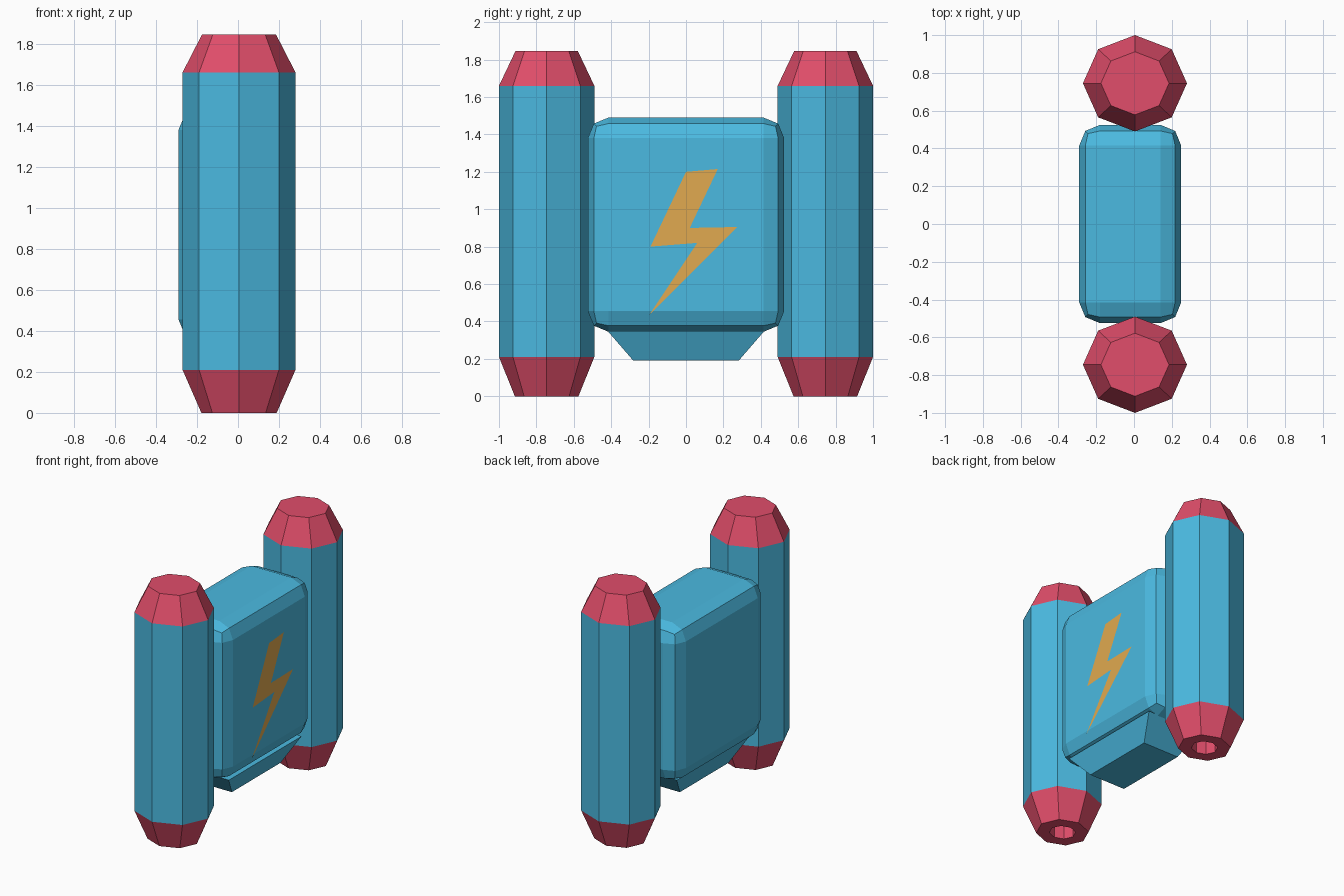
import bpy, bmesh
from math import cos, sin, pi

if "Cube" in bpy.data.objects:
    bpy.data.objects.remove(bpy.data.objects["Cube"])


def material(name, color):
    m = bpy.data.materials.new(name)
    m.diffuse_color = color
    m.use_nodes = True
    m.node_tree.nodes["Principled BSDF"].inputs["Base Color"].default_value = m.diffuse_color
    return m


BLUE = material("blue", (0.07, 0.49, 0.75, 1))
PINK = material("pink", (0.75, 0.075, 0.145, 1))
GOLD = material("gold", (0.75, 0.40, 0.08, 1))


def finish(bm, name, mat):
    mesh = bpy.data.meshes.new(name)
    bm.to_mesh(mesh)
    bm.free()
    mesh.materials.append(mat)
    ob = bpy.data.objects.new(name, mesh)
    bpy.context.collection.objects.link(ob)
    return ob


def lathe(name, profile, cx, cy, mat, fill_start=False, fill_end=False, sides=8):
    """Oval eight-sided shell from (radius, height) pairs, listed bottom to top."""
    bm = bmesh.new()
    rings = []
    for r, z in profile:
        rings.append([bm.verts.new((cx + 1.08 * r * cos(2 * pi * i / sides),
                                    cy + r * sin(2 * pi * i / sides), z))
                      for i in range(sides)])
    for a, b in zip(rings, rings[1:]):
        for i in range(sides):
            j = (i + 1) % sides
            bm.faces.new((a[i], a[j], b[j], b[i]))
    if fill_start:
        bm.faces.new(rings[0][::-1])
    if fill_end:
        bm.faces.new(rings[-1])
    return finish(bm, name, mat)


# Side tubes with tapered end caps; the lower caps have a nozzle hole
for side, y in (("left", -0.745), ("right", 0.745)):
    lathe(f"tube_{side}", [(0.255, 0.21), (0.255, 1.66)], 0.005, y, BLUE)
    lathe(f"top_cap_{side}", [(0.255, 1.66), (0.167, 1.845)], 0.005, y, PINK,
          fill_end=True)
    lathe(f"nozzle_cap_{side}",
          [(0.085, 0.15), (0.085, 0.0), (0.17, 0.0), (0.255, 0.21)],
          0.005, y, PINK, fill_start=True)

# Central tank: box with rounded-off edges
bm = bmesh.new()
bmesh.ops.create_cube(bm, size=1)
bmesh.ops.scale(bm, vec=(0.54, 1.05, 1.145), verts=bm.verts)
bmesh.ops.translate(bm, vec=(-0.02, 0, 0.9175), verts=bm.verts)
tank = finish(bm, "tank", BLUE)
bevel = tank.modifiers.new("rounded_edges", 'BEVEL')
bevel.width = 0.11
bevel.segments = 2

# Tapered base under the tank
bm = bmesh.new()
bmesh.ops.create_cube(bm, size=1)
for v in bm.verts:
    top = v.co.z > 0
    k = 1.0 if top else 0.67
    v.co = (v.co.x * 0.44 * k, v.co.y * 0.84 * k, 0.35 if top else 0.19)
finish(bm, "tank_base", BLUE)

# Lightning emblem lying on the +x face
bolt = [(0.0, 1.20), (-0.19, 0.80), (0.06, 0.82), (-0.20, 0.43),
        (0.275, 0.905), (0.02, 0.90), (0.17, 1.215)]
bm = bmesh.new()
face = bm.faces.new([bm.verts.new((0.252, y, z)) for y, z in bolt])
face.normal_update()
if face.normal.x < 0:
    face.normal_flip()
finish(bm, "lightning_emblem", GOLD)
